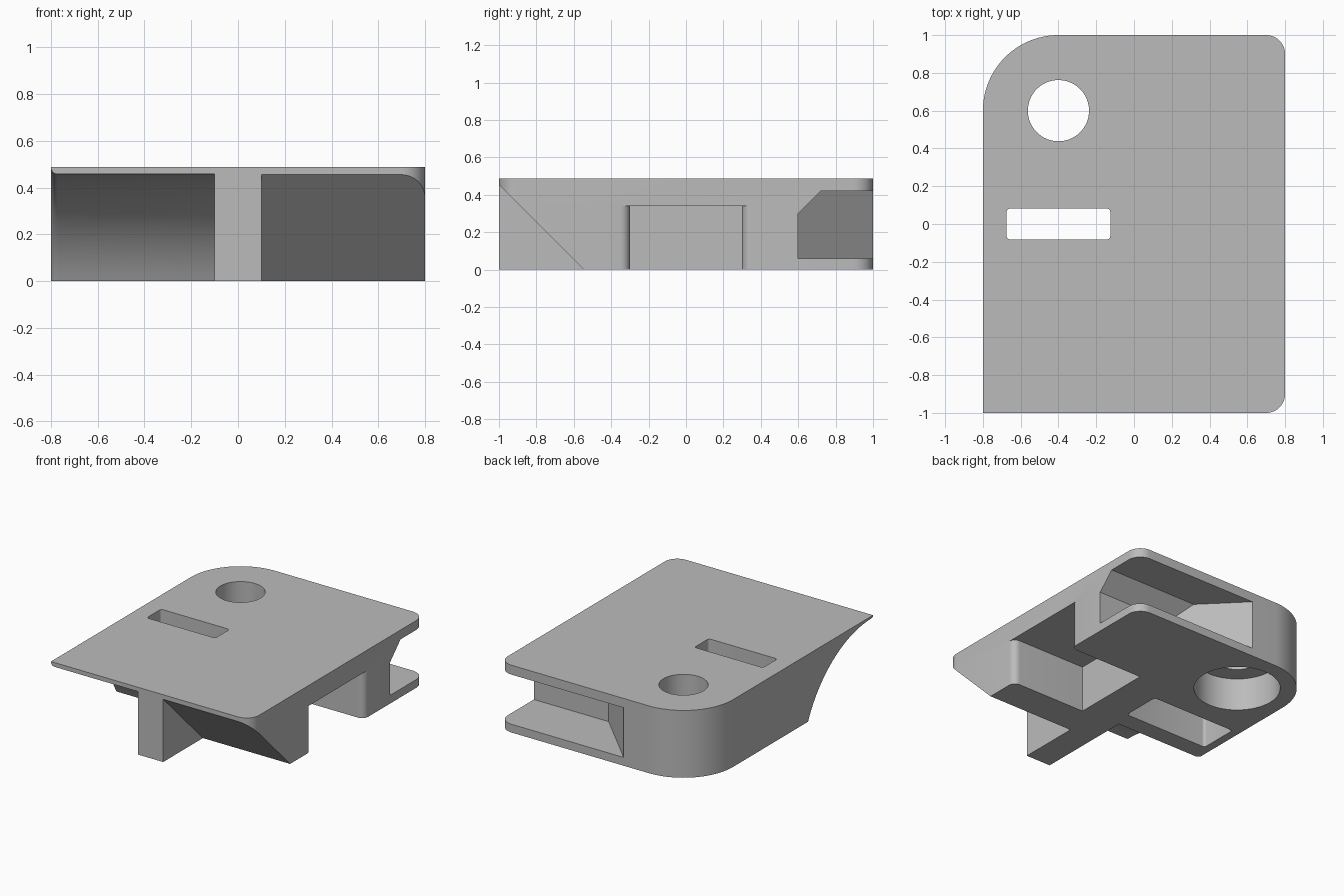
import bpy, bmesh, math
from mathutils import Vector

if "Cube" in bpy.data.objects:
    bpy.data.objects.remove(bpy.data.objects["Cube"])

H = 0.488  # overall height


def to_object(bm, name):
    bmesh.ops.recalc_face_normals(bm, faces=bm.faces[:])
    me = bpy.data.meshes.new(name)
    bm.to_mesh(me)
    bm.free()
    ob = bpy.data.objects.new(name, me)
    bpy.context.collection.objects.link(ob)
    return ob


def loft(name, rings):
    """Closed solid through rings with equal point counts."""
    bm = bmesh.new()
    vs = [[bm.verts.new(p) for p in r] for r in rings]
    n = len(rings[0])
    for a, b in zip(vs, vs[1:]):
        for i in range(n):
            j = (i + 1) % n
            bm.faces.new((a[i], a[j], b[j], b[i]))
    bm.faces.new(vs[0][::-1])
    bm.faces.new(vs[-1])
    return to_object(bm, name)


def prism_z(name, pts, z0, z1):
    return loft(name, [[(x, y, z) for x, y in pts] for z in (z0, z1)])


def arc(cx, cy, r, a0, a1, n):
    return [(cx + r * math.cos(math.radians(a0 + (a1 - a0) * i / n)),
             cy + r * math.sin(math.radians(a0 + (a1 - a0) * i / n)))
            for i in range(n + 1)]


def circle(cx, cy, r, n=64):
    return arc(cx, cy, r, 0, 360, n)[:-1]


def rounded_rect(cx, cy, hx, hy, r):
    pts = []
    for k, (sx, sy) in enumerate(((1, 1), (-1, 1), (-1, -1), (1, -1))):
        pts += arc(cx + sx * (hx - r), cy + sy * (hy - r), r, 90 * k, 90 * k + 90, 5)
    return pts


# Main block: three rounded corners, front left stays square
outline = [(-0.8, -1.0)] + arc(0.7, -0.9, 0.1, -90, 0, 12) \
    + arc(0.7, 0.9, 0.1, 0, 90, 12) + arc(-0.4, 0.6, 0.4, 90, 180, 24)
block = prism_z("bracket_block", outline, 0, H)

cutters = []

# Round hole with a wider counterbore from below
cutters.append(prism_z("hole_cutter", circle(-0.4, 0.6, 0.162), -0.1, H + 0.1))
cutters.append(prism_z("counterbore_cutter", circle(-0.4, 0.6, 0.29), -0.1, 0.24))

# Slot with a wider pocket from below
cutters.append(prism_z("slot_cutter", rounded_rect(-0.4, 0, 0.275, 0.082, 0.02), -0.1, H + 0.1))
cutters.append(prism_z("slot_pocket_cutter", rounded_rect(-0.4, 0, 0.34, 0.145, 0.02), -0.1, 0.24))

# Side recess, open to the right and below, with rounded outer edges
f = 0.05
side = [(0.2, -0.3)] + arc(0.8 - f, -0.3 - f, f, 90, 0, 8) + [(0.9, -0.3 - f)]
side += [(x, -y) for x, y in reversed(side)]
cutters.append(prism_z("side_recess_cutter", side, -0.1, 0.34))

# Back corner notch with a chamfered ceiling and a 45 degree end wall
notch = [(0.6, 0.06), (1.1, 0.06), (1.1, 0.42), (0.72, 0.42), (0.6, 0.30)]
cutters.append(loft("back_notch_cutter", [[(0.8 - y, y, z) for y, z in notch],
                                          [(1.0, y, z) for y, z in notch]]))

# Front right chamfer beneath the top plate
tri = [(-1.1, 0.555), (-1.1, -0.1), (-0.445, -0.1)]
cutters.append(loft("chamfer_cutter", [[(x, y, z) for y, z in tri] for x in (0.1, 1.0)]))

# Front left concave cut, flared at the outer edge
R, e = 0.8, 0.028
profile = [(-0.9, R + e)] + [(-0.8 + e - e * math.sin(t), R + e - e * math.cos(t))
                             for t in [math.pi / 2 * k / 6 for k in range(6, -1, -1)]]
profile.append((-0.1, R))
cutters.append(loft("concave_cutter", [[(x, y, z) for y, z in circle(-1.0, 0.457 - R, r, 128)]
                                       for x, r in profile]))

# Apply all cuts
bpy.context.view_layer.objects.active = block
block.select_set(True)
for c in cutters:
    m = block.modifiers.new(c.name, 'BOOLEAN')
    m.operation = 'DIFFERENCE'
    m.solver = 'EXACT'
    m.object = c
    bpy.ops.object.modifier_apply(modifier=m.name)
    bpy.data.objects.remove(c)

mat = bpy.data.materials.new("plain_grey")
mat.diffuse_color = (0.5, 0.5, 0.5, 1)
mat.use_nodes = True
mat.node_tree.nodes["Principled BSDF"].inputs["Base Color"].default_value = mat.diffuse_color
block.data.materials.clear()
block.data.materials.append(mat)
for p in block.data.polygons:
    p.material_index = 0
bpy.ops.object.shade_smooth_by_angle(angle=math.radians(25))
